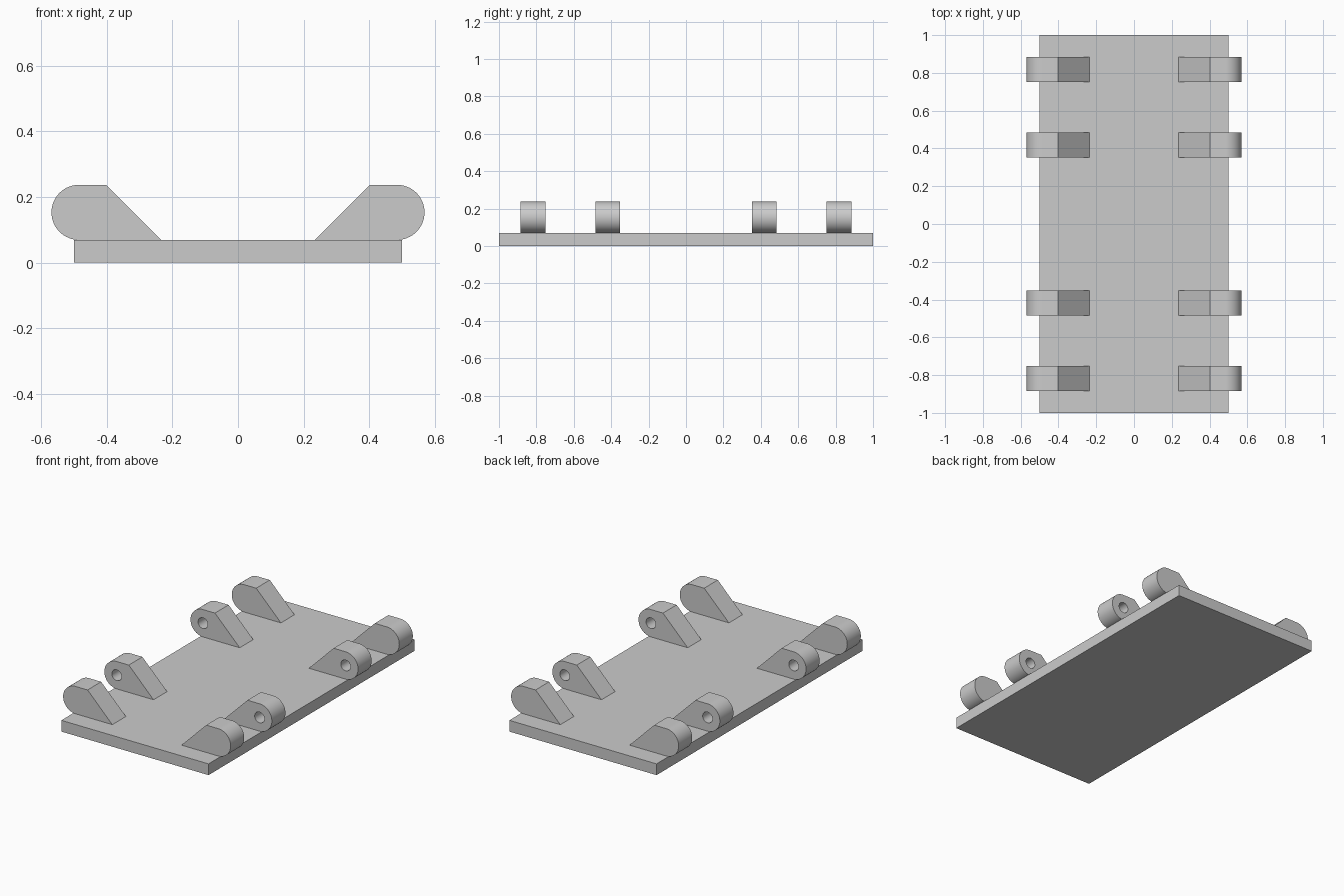
import bpy, bmesh, math

if "Cube" in bpy.data.objects:
    bpy.data.objects.remove(bpy.data.objects["Cube"])

HALF_W, HALF_L, PLATE_T = 0.5, 1.0, 0.069
LUG_R, LUG_X, LUG_T = 0.084, 0.485, 0.132
LUG_Z = PLATE_T + LUG_R
HOLE_R = 0.033

grey = bpy.data.materials.new("plain grey")
grey.use_nodes = True
grey.diffuse_color = (0.6, 0.6, 0.6, 1)
grey.node_tree.nodes["Principled BSDF"].inputs["Base Color"].default_value = grey.diffuse_color


def add_object(name, bm):
    bmesh.ops.recalc_face_normals(bm, faces=bm.faces)
    mesh = bpy.data.meshes.new(name)
    bm.to_mesh(mesh)
    bm.free()
    mesh.materials.append(grey)
    obj = bpy.data.objects.new(name, mesh)
    bpy.context.collection.objects.link(obj)
    return obj


def arc(radius, start, end, steps):
    return [(LUG_X + radius * math.cos(a), LUG_Z + radius * math.sin(a))
            for a in (start + (end - start) * i / steps for i in range(steps + 1))]


def add_lug(name, side, y, bored):
    # Rounded outer end, flat top and a 45 degree inner slope
    outline = arc(LUG_R, -math.pi / 2, math.pi / 2, 32)
    outline += [(0.403, LUG_Z + LUG_R), (0.235, PLATE_T)]
    loops = [outline]
    if bored:
        loops.append(arc(HOLE_R, 0, math.tau, 32)[:-1])
    bm = bmesh.new()
    for loop in loops:
        verts = [bm.verts.new((side * x, y - LUG_T / 2, z)) for x, z in loop]
        for a, b in zip(verts, verts[1:] + verts[:1]):
            bm.edges.new((a, b))
    bmesh.ops.triangle_fill(bm, edges=bm.edges[:], use_beauty=True, normal=(0, -1, 0))
    # Thicken the side profile along the plate
    extruded = bmesh.ops.extrude_face_region(bm, geom=bm.faces[:], use_keep_orig=True)
    moved = [g for g in extruded["geom"] if isinstance(g, bmesh.types.BMVert)]
    bmesh.ops.translate(bm, verts=moved, vec=(0, LUG_T, 0))
    obj = add_object(name, bm)
    bpy.ops.object.select_all(action='DESELECT')
    obj.select_set(True)
    bpy.context.view_layer.objects.active = obj
    bpy.ops.object.shade_smooth_by_angle(angle=math.radians(30))


# Base plate
bm = bmesh.new()
bmesh.ops.create_cube(bm, size=1)
bmesh.ops.scale(bm, verts=bm.verts, vec=(2 * HALF_W, 2 * HALF_L, PLATE_T))
bmesh.ops.translate(bm, verts=bm.verts, vec=(0, 0, PLATE_T / 2))
add_object("base_plate", bm)

# Four lugs along each long edge; the inner pairs are bored through
for side, side_name in ((1, "left"), (-1, "right")):
    for end, end_name in ((-1, "front"), (1, "back")):
        add_lug(f"{end_name}_{side_name}_outer_lug", side, end * 0.818, False)
        add_lug(f"{end_name}_{side_name}_bored_lug", side, end * 0.418, True)
